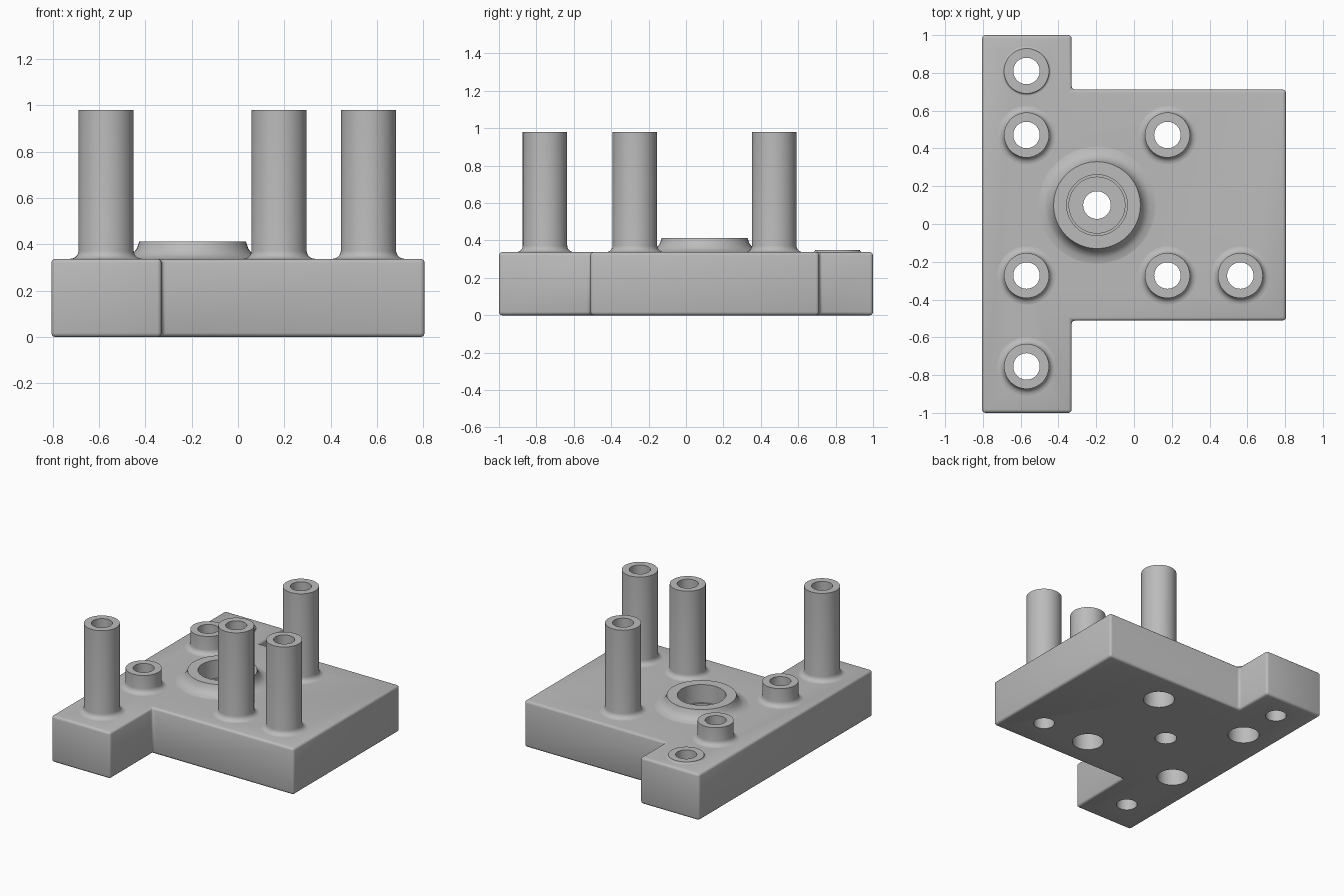
import bpy, bmesh
from math import sin, cos, pi, radians

if "Cube" in bpy.data.objects:
    bpy.data.objects.remove(bpy.data.objects["Cube"])

grey = bpy.data.materials.new("light grey")
grey.use_nodes = True
COLOUR = (0.5, 0.5, 0.5, 1)
grey.diffuse_color = COLOUR
grey.node_tree.nodes["Principled BSDF"].inputs["Base Color"].default_value = COLOUR

TOP = 0.338          # plate thickness
BORE = 0.07          # post bore radius
SEGMENTS = 48


def lathe(bm, profile, centre, closed=False):
    """Turn (radius, z) points about a vertical axis; closed caps both ends."""
    rings = []
    for r, z in profile:
        rings.append([bm.verts.new((centre[0] + r * cos(2 * pi * i / SEGMENTS),
                                    centre[1] + r * sin(2 * pi * i / SEGMENTS), z))
                      for i in range(SEGMENTS)])
    for a, b in zip(rings, rings[1:]):
        for i in range(SEGMENTS):
            j = (i + 1) % SEGMENTS
            bm.faces.new((a[i], a[j], b[j], b[i]))
    if closed:
        bm.faces.new(rings[0][::-1])
        bm.faces.new(rings[-1])


def make_object(name, bm):
    mesh = bpy.data.meshes.new(name)
    bm.to_mesh(mesh)
    bm.free()
    mesh.materials.append(grey)
    obj = bpy.data.objects.new(name, mesh)
    bpy.context.collection.objects.link(obj)
    return obj


def activate(obj):
    bpy.ops.object.select_all(action='DESELECT')
    obj.select_set(True)
    bpy.context.view_layer.objects.active = obj


def smooth(obj):
    activate(obj)
    bpy.ops.object.shade_smooth_by_angle(angle=radians(35))


# Posts: name, centre, height, counterbored from below
LEFT, MID, FRONT, BACK = -0.569, 0.177, -0.273, 0.471
posts = [
    ("front_corner_post", (LEFT, -0.754), 0.98, False),
    ("front_short_post", (LEFT, FRONT), 0.47, True),
    ("back_short_post", (LEFT, BACK), 0.47, True),
    ("back_corner_pad", (LEFT, 0.81), 0.35, False),
    ("front_middle_post", (MID, FRONT), 0.98, True),
    ("back_middle_post", (MID, BACK), 0.98, True),
    ("front_side_post", (0.563, FRONT), 0.98, False),
]
HUB = (-0.196, 0.1)

# Base plate: T-shaped slab with rounded edges
outline = [(-0.805, -1), (-0.33, -1), (-0.33, -0.511), (0.805, -0.511),
           (0.805, 0.712), (-0.33, 0.712), (-0.33, 1), (-0.805, 1)]
bm = bmesh.new()
base = bm.faces.new([bm.verts.new((x, y, 0)) for x, y in outline])
up = bmesh.ops.extrude_face_region(bm, geom=[base])["geom"]
bmesh.ops.translate(bm, vec=(0, 0, TOP),
                    verts=[v for v in up if isinstance(v, bmesh.types.BMVert)])
bmesh.ops.recalc_face_normals(bm, faces=bm.faces)
bmesh.ops.bevel(bm, geom=bm.edges[:], offset=0.018, segments=3,
                profile=0.5, affect='EDGES')
plate = make_object("base_plate", bm)

# Holes through the plate
bm = bmesh.new()
for _, centre, _, counterbored in posts:
    if counterbored:
        hole = [(0.105, -0.1), (0.105, 0.2), (BORE, 0.2), (BORE, 0.5)]
    else:
        hole = [(BORE, -0.1), (BORE, 0.5)]
    lathe(bm, hole, centre, closed=True)
lathe(bm, [(0.073, -0.1), (0.073, 0.25), (0.148, 0.25), (0.148, 0.28),
           (0.161, 0.28), (0.161, 0.5)], HUB, closed=True)
bmesh.ops.recalc_face_normals(bm, faces=bm.faces)
cutter = make_object("hole_cutter", bm)
cutter.hide_render = True

cut = plate.modifiers.new("holes", 'BOOLEAN')
cut.operation, cut.solver, cut.object = 'DIFFERENCE', 'EXACT', cutter
activate(plate)
bpy.ops.object.modifier_apply(modifier="holes")
bpy.data.objects.remove(cutter)
smooth(plate)

# Hollow posts with a filleted foot
OUTER = 0.119
for name, centre, height, _ in posts:
    f = min(0.035, height - TOP)
    foot = [(OUTER + f * (1 - sin(a)), TOP + f * (1 - cos(a)))
            for a in (i * pi / 10 for i in range(6))]
    bm = bmesh.new()
    lathe(bm, foot + [(OUTER, height), (BORE, height), (BORE, TOP)], centre)
    smooth(make_object(name, bm))

# Bearing hub: flared ring around the stepped pocket
bm = bmesh.new()
lathe(bm, [(0.31, TOP), (0.28, 0.344), (0.256, 0.36), (0.239, 0.385),
           (0.23, 0.412), (0.161, 0.412), (0.161, TOP)], HUB)
smooth(make_object("bearing_hub", bm))
